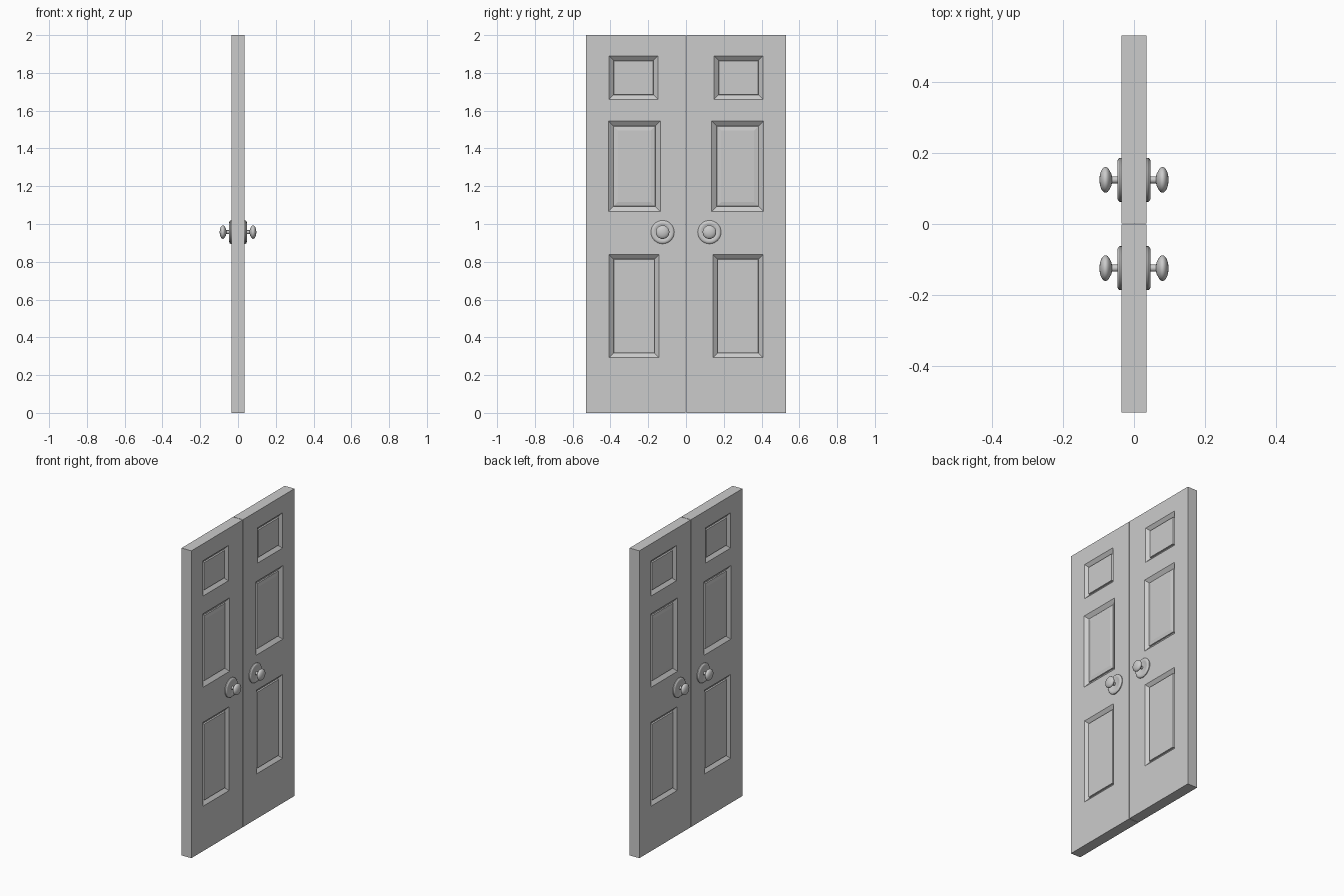
import bpy, bmesh, math

if "Cube" in bpy.data.objects:
    bpy.data.objects.remove(bpy.data.objects["Cube"])

T = 0.035          # half thickness of the doors
GAP, EDGE = 0.0015, 0.53

# Panels: y0, y1, z0, z1 and rings of (inset, depth)
SMALL = [(0.024, 0.020), (0.026, 0.011)]
TALL = [(0.026, 0.020), (0.028, 0.013), (0.050, 0.009)]
PANELS = [
    (0.142, 0.408, 0.292, 0.838, SMALL),
    (0.136, 0.411, 1.066, 1.545, TALL),
    (0.148, 0.408, 1.660, 1.890, SMALL),
]


def activate(ob):
    bpy.ops.object.select_all(action='DESELECT')
    ob.select_set(True)
    bpy.context.view_layer.objects.active = ob


def finish(bm, name):
    bmesh.ops.remove_doubles(bm, verts=bm.verts, dist=1e-5)
    bmesh.ops.recalc_face_normals(bm, faces=bm.faces)
    me = bpy.data.meshes.new(name)
    bm.to_mesh(me)
    bm.free()
    ob = bpy.data.objects.new(name, me)
    bpy.context.collection.objects.link(ob)
    return ob


def leaf(name, s):
    bm = bmesh.new()

    def rect(y0, y1, z0, z1, x):
        return [bm.verts.new((x, s * y, z)) for y, z in
                ((y0, z0), (y1, z0), (y1, z1), (y0, z1))]

    # grid of stiles and rails, panel cells replaced by stepped rings
    rows = [(0, 0.142, 0.408)]
    for y0, y1, z0, z1, _ in PANELS:
        rows += [(z0, y0, y1), (z1, y0, y1)]
    rows.append((2, 0.148, 0.408))
    grid = [[bm.verts.new((T, s * y, z)) for y in (GAP, a, b, EDGE)]
            for z, a, b in rows]
    for r in range(len(rows) - 1):
        for c in range(3):
            cell = [grid[r][c], grid[r][c + 1], grid[r + 1][c + 1], grid[r + 1][c]]
            if c == 1 and r % 2 == 1:
                y0, y1, z0, z1, rings = PANELS[r // 2]
                for i, d in rings:
                    inner = rect(y0 + i, y1 - i, z0 + i, z1 - i, T - d)
                    for k in range(4):
                        n = (k + 1) % 4
                        bm.faces.new((cell[k], cell[n], inner[n], inner[k]))
                    cell = inner
            bm.faces.new(cell)

    # mirrored rear face, joined by the edge walls
    rim = [e for e in bm.edges if e.is_boundary]
    ext = bmesh.ops.extrude_edge_only(bm, edges=rim)
    for v in ext['geom']:
        if isinstance(v, bmesh.types.BMVert):
            v.co.x = 0
    dup = bmesh.ops.duplicate(bm, geom=bm.verts[:] + bm.edges[:] + bm.faces[:])
    for v in dup['geom']:
        if isinstance(v, bmesh.types.BMVert):
            v.co.x *= -1
    return finish(bm, name)


def lathe(name, profile, side, y, z=0.957, n=32):
    # profile of (radius, distance out from the door centre)
    bm = bmesh.new()
    vs = [bm.verts.new((side * x, y + r, z)) for r, x in profile]
    es = [bm.edges.new(p) for p in zip(vs, vs[1:])]
    bmesh.ops.spin(bm, geom=vs + es, cent=(0, y, z), axis=(1, 0, 0),
                   angle=2 * math.pi, steps=n)
    ob = finish(bm, name)
    activate(ob)
    bpy.ops.object.shade_smooth_by_angle(angle=math.radians(35))
    return ob


ROSE = [(0, 0.033), (0.062, 0.033), (0.062, 0.040), (0.059, 0.044),
        (0.053, 0.0465), (0.044, 0.047), (0.040, 0.045), (0, 0.045)]
KNOB = [(0, 0.040), (0.010, 0.040), (0.010, 0.062), (0.017, 0.0635)] + [
    (0.036 * math.cos(a), 0.080 + 0.017 * math.sin(a))
    for a in (math.radians(-50 + 14 * i) for i in range(10))] + [(0, 0.097)]

# Doors with a rose and knob on both faces
for hand, s in (("left", -1), ("right", 1)):
    leaf(hand + "_door", s)
    for face, side in (("front", 1), ("rear", -1)):
        lathe(f"{hand}_{face}_rose", ROSE, side, s * 0.124)
        lathe(f"{hand}_{face}_knob", KNOB, side, s * 0.124)
